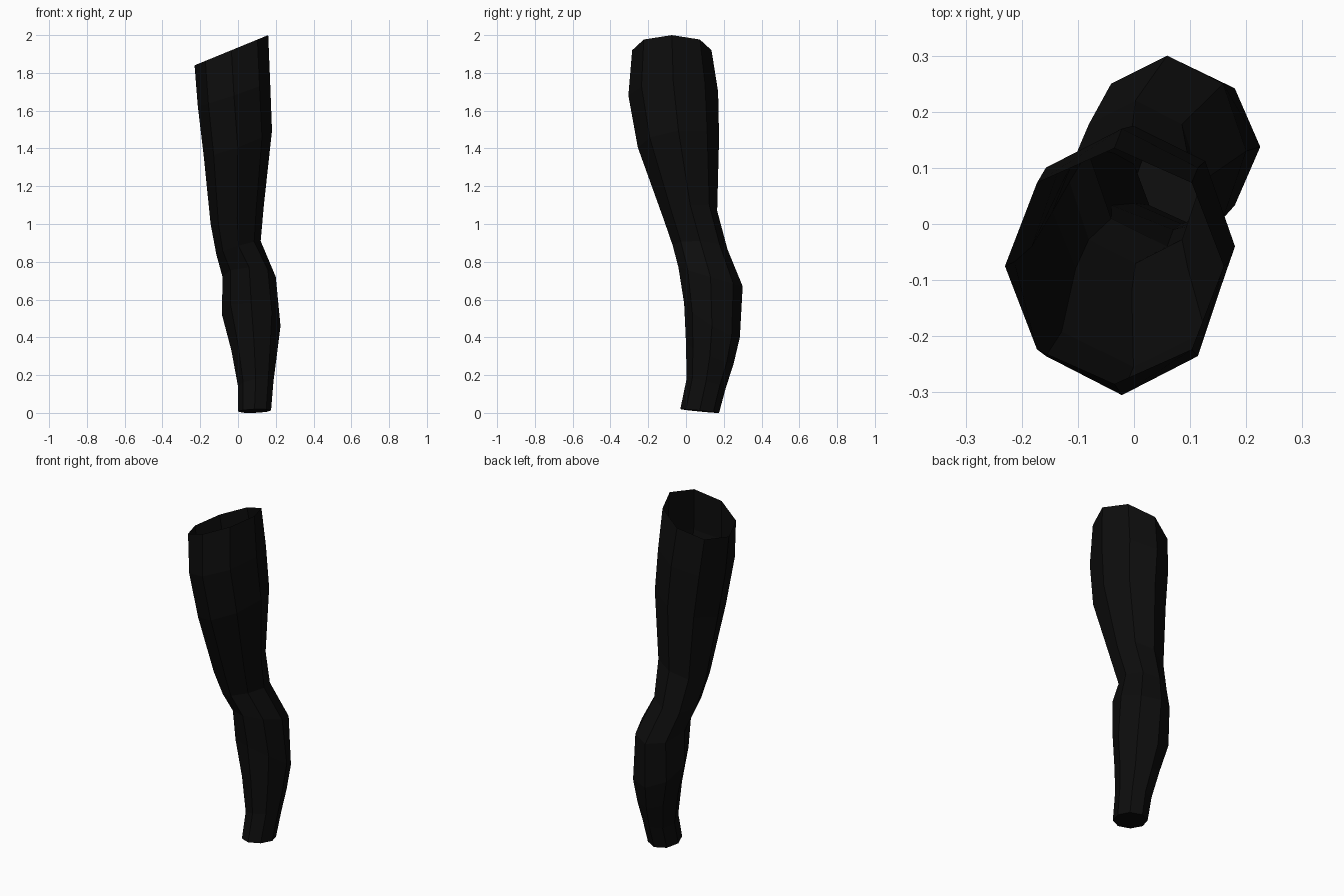
import bpy, bmesh, math

SIDES = 8
# Cross-sections: x min, x max, y min, y max, centre z, z tilt toward +x, z tilt toward +y
RINGS = [
    (0.00, 0.175, -0.03, 0.175, 0.01, 0.003, -0.01),     # ankle
    (0.00, 0.188, 0.003, 0.21, 0.155, 0.015, -0.025),    # above ankle
    (-0.035, 0.205, 0.00, 0.252, 0.315, -0.015, -0.055),  # lower calf
    (-0.085, 0.225, -0.01, 0.285, 0.49, -0.03, -0.09),   # calf
    (-0.082, 0.20, -0.04, 0.30, 0.72, 0.0, -0.05),       # upper calf
    (-0.115, 0.12, -0.07, 0.22, 0.875, 0.035, -0.01),    # knee
    (-0.145, 0.137, -0.12, 0.165, 1.05, 0.05, 0.02),     # above knee
    (-0.182, 0.18, -0.255, 0.175, 1.43, 0.065, 0.025),   # mid thigh
    (-0.213, 0.17, -0.305, 0.17, 1.69, 0.065, 0.01),     # upper thigh
    (-0.23, 0.16, -0.285, 0.135, 1.92, 0.08, 0.0),       # open hip edge
]

bm = bmesh.new()
loops = []
for x0, x1, y0, y1, z, tx, ty in RINGS:
    loop = []
    for i in range(SIDES):
        a = 2 * math.pi * i / SIDES
        c, s = math.cos(a), math.sin(a)
        loop.append(bm.verts.new(((x0 + x1) / 2 + c * (x1 - x0) / 2,
                                  (y0 + y1) / 2 + s * (y1 - y0) / 2,
                                  z + tx * c + ty * s)))
    loops.append(loop)

# Leg walls
for low, high in zip(loops, loops[1:]):
    for i in range(SIDES):
        j = (i + 1) % SIDES
        bm.faces.new((low[i], low[j], high[j], high[i]))

# Closed ankle end; the hip end stays open
bm.faces.new(loops[0][::-1])

mesh = bpy.data.meshes.new("leg")
bm.to_mesh(mesh)
bm.free()
leg = bpy.data.objects.new("leg", mesh)
bpy.context.collection.objects.link(leg)

# Near-black finish
mat = bpy.data.materials.new("black")
mat.diffuse_color = (0.004, 0.004, 0.004, 1)
mesh.materials.append(mat)
